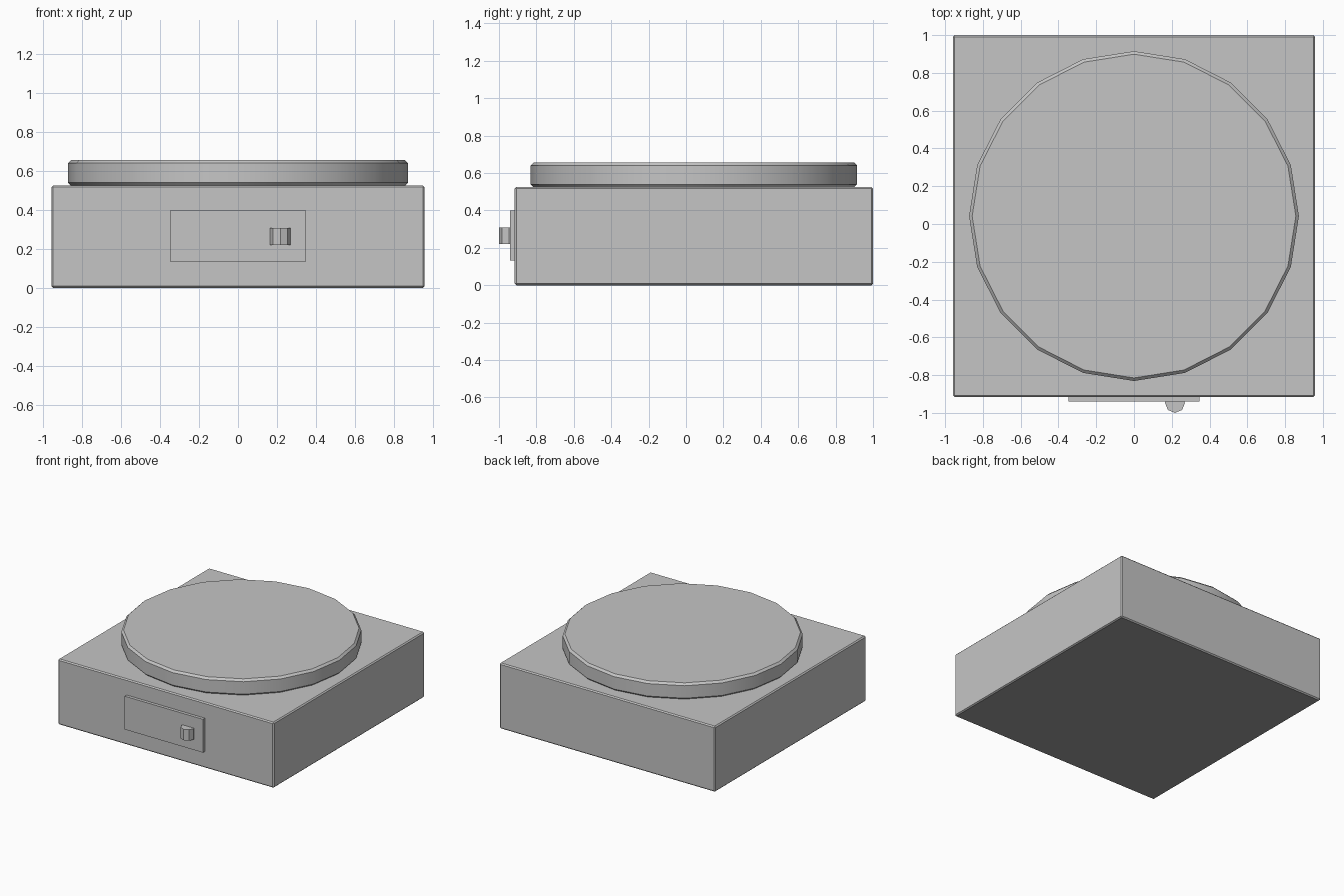
import bpy, math

if "Cube" in bpy.data.objects:
    bpy.data.objects.remove(bpy.data.objects["Cube"])


def material(name, value):
    mat = bpy.data.materials.new(name)
    mat.diffuse_color = (value, value, value, 1)
    mat.use_nodes = True
    mat.node_tree.nodes["Principled BSDF"].inputs["Base Color"].default_value = mat.diffuse_color
    return mat


grey = material("mid_grey", 0.56)
dark = material("dark_grey", 0.34)


def finish(obj, name, bevel=0):
    obj.name = name
    obj.data.name = name
    obj.data.materials.append(grey)
    if bevel:
        mod = obj.modifiers.new("edge_bevel", 'BEVEL')
        mod.width = bevel
        mod.segments = 1
        mod.limit_method = 'ANGLE'
        mod.angle_limit = math.radians(50)
    return obj


def box(name, x, y, z, **kw):
    # axis-aligned box from its (min, max) ranges
    bpy.ops.mesh.primitive_cube_add(size=1, location=[(a + b) / 2 for a, b in (x, y, z)])
    obj = bpy.context.object
    obj.scale = [b - a for a, b in (x, y, z)]
    bpy.ops.object.transform_apply(location=False, rotation=False, scale=True)
    return finish(obj, name, **kw)


def prism(name, sides, radius, x, y, z, **kw):
    # upright prism with a corner on the +y axis
    bpy.ops.mesh.primitive_cylinder_add(vertices=sides, radius=radius, depth=z[1] - z[0],
                                        location=(x, y, sum(z) / 2))
    return finish(bpy.context.object, name, **kw)


# square housing with a darker underside
housing = box("housing", (-0.958, 0.958), (-0.916, 1.0), (0, 0.526), bevel=0.009)
housing.data.materials.append(dark)
for face in housing.data.polygons:
    if face.normal.z < -0.9:
        face.material_index = 1

# low-poly round button on top
prism("button", 20, 0.873, 0, 0.042, (0.524, 0.656), bevel=0.016)
bpy.ops.object.shade_smooth_by_angle(angle=math.radians(30))

# switch plate on the front
box("switch_plate", (-0.347, 0.347), (-0.941, -0.905), (0.133, 0.4))

# octagonal switch knob, half sunk in the plate
prism("switch_knob", 8, 0.053, 0.217, -0.947, (0.22, 0.308))
